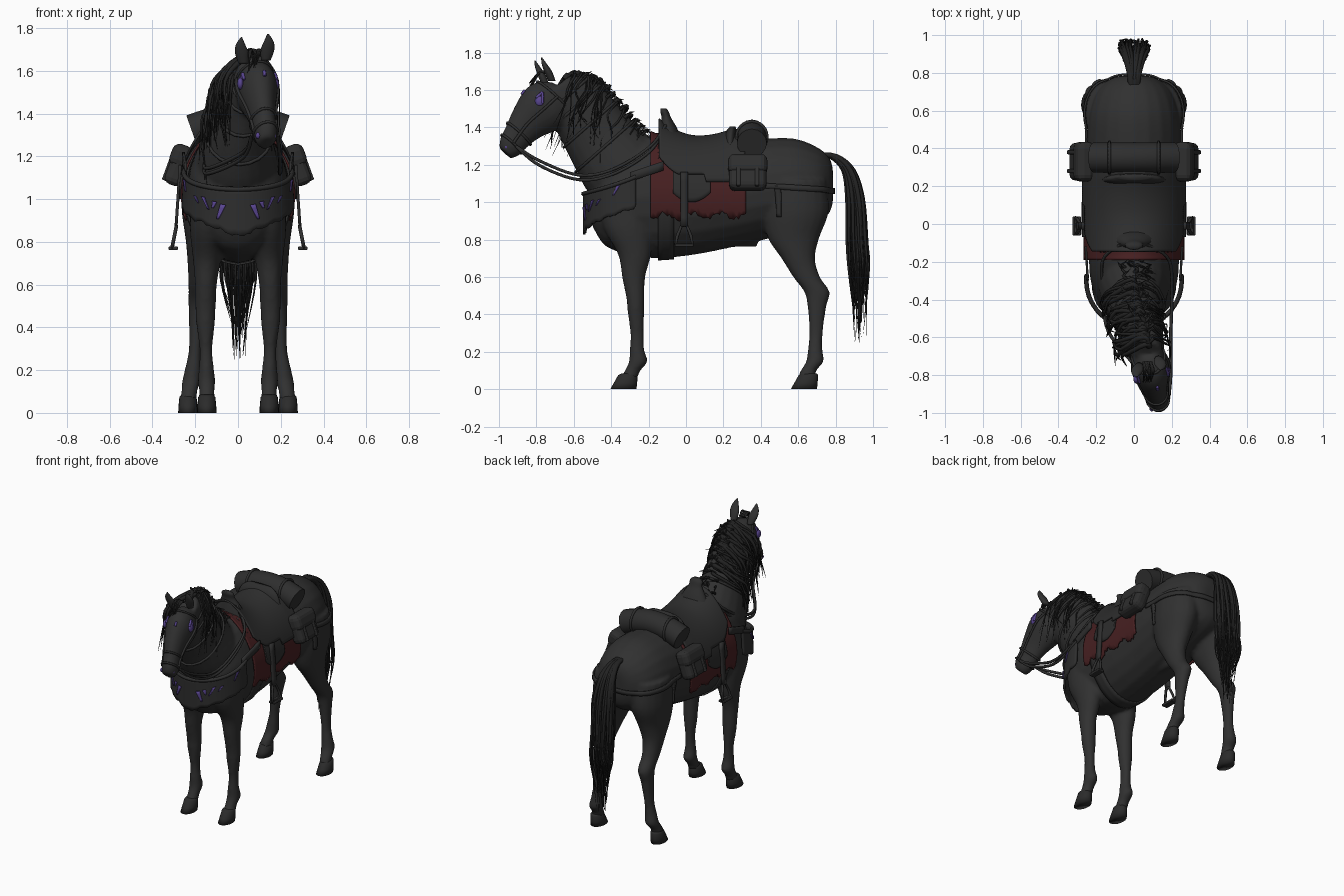
import bpy, bmesh, math, random
from mathutils import Vector, Matrix

random.seed(4)
rnd = random.uniform
if "Cube" in bpy.data.objects:
    bpy.data.objects.remove(bpy.data.objects["Cube"])


def material(name, r, g, b):
    m = bpy.data.materials.new(name)
    m.use_nodes = True
    m.diffuse_color = (r, g, b, 1)
    bsdf = next(n for n in m.node_tree.nodes if n.type == 'BSDF_PRINCIPLED')
    bsdf.inputs["Base Color"].default_value = (r, g, b, 1)
    bsdf.inputs["Roughness"].default_value = 0.8
    return m


COAT = material("charcoal coat", .030, .030, .030)
HAIR = material("black hair", .016, .016, .016)
HOOF = material("dark hoof", .024, .024, .024)
LEATHER = material("dark leather", .027, .027, .027)
CLOTH = material("dark red cloth", .062, .014, .015)
GLOW = material("violet", .10, .06, .28)

X, Y, Z = Vector((1, 0, 0)), Vector((0, 1, 0)), Vector((0, 0, 1))
# Cross-section frames: width axis, depth axis
BODY, LEG = (X, Z), (X, Y)
NECK = (X, Vector((0, .75, .66)))
HEAD = (Vector((.97, .25, 0)), Vector((.18, -.71, .68)))


def spline(points, steps=4):
    """Catmull-Rom refinement of a path of any dimension."""
    p = [Vector(q) for q in points]
    p = [p[0]] + p + [p[-1]]
    out = []
    for a, b, c, d in zip(p, p[1:], p[2:], p[3:]):
        for k in range(steps):
            t = k / steps
            out.append((b * 2 + (c - a) * t + (a * 2 - b * 5 + c * 4 - d) * t * t
                        + (b * 3 - a - c * 3 + d) * t ** 3) * .5)
    return out + [p[-1]]


def surf(path, t, ang, frame, s=1):
    """Point on a lofted limb: station t, angle around it."""
    p = path[round(t * (len(path) - 1))]
    return Vector(p[:3]) + frame[0] * (p[3] * s * math.cos(ang)) + frame[1] * (p[4] * s * math.sin(ang))


def ring(path, t, frame, s=1, n=20):
    return [surf(path, t, math.tau * k / n, frame, s) for k in range(n)]


def loft(bm, path, frame):
    rows = [[bm.verts.new(q) for q in ring(path, k / (len(path) - 1), frame)] for k in range(len(path))]
    for a, b in zip(rows, rows[1:]):
        for k in range(len(a)):
            bm.faces.new((a[k - 1], a[k], b[k], b[k - 1]))
    bm.faces.new(rows[0])
    bm.faces.new(rows[-1])


def finish(name, bm, mat, smooth=True):
    bmesh.ops.recalc_face_normals(bm, faces=bm.faces)
    me = bpy.data.meshes.new(name)
    bm.to_mesh(me)
    bm.free()
    me.materials.append(mat)
    for f in me.polygons:
        f.use_smooth = smooth
    ob = bpy.data.objects.new(name, me)
    bpy.context.collection.objects.link(ob)
    return ob


def solid(name, path, frame, mat):
    bm = bmesh.new()
    loft(bm, path, frame)
    return finish(name, bm, mat)


def grid(name, fn, nu, nv, mat, thick=.008, wrap=None):
    """Sheet from fn(u, v), optionally laid on the horse."""
    bm = bmesh.new()
    g = [[bm.verts.new(fn(i / nu, j / nv)) for j in range(nv + 1)] for i in range(nu + 1)]
    for i in range(nu):
        for j in range(nv):
            bm.faces.new((g[i][j], g[i + 1][j], g[i + 1][j + 1], g[i][j + 1]))
    ob = finish(name, bm, mat)
    if wrap:
        w = ob.modifiers.new("lay", 'SHRINKWRAP')
        w.target, w.wrap_mode, w.offset = horse, wrap, .007
    s = ob.modifiers.new("thickness", 'SOLIDIFY')
    s.thickness, s.offset = thick, 0
    return ob


def tubes(name, lines, mat, cyclic=False, taper=False, res=1):
    """Many round strands (points, radius) in one curve object."""
    cu = bpy.data.curves.new(name, 'CURVE')
    cu.dimensions, cu.bevel_depth, cu.bevel_resolution = '3D', 1, res
    cu.use_fill_caps = True
    for pts, r in lines:
        sp = cu.splines.new('POLY')
        sp.points.add(len(pts) - 1)
        sp.use_cyclic_u = cyclic
        for k, q in enumerate(pts):
            sp.points[k].co = (*q, 1)
            sp.points[k].radius = r * (1.05 - (k / (len(pts) - 1)) ** 2) if taper else r
    cu.materials.append(mat)
    ob = bpy.data.objects.new(name, cu)
    bpy.context.collection.objects.link(ob)


def box(name, loc, size, mat, tilt=0, bevel=.02):
    bm = bmesh.new()
    m = Matrix.Translation(loc) @ Matrix.Rotation(tilt, 4, 'Y') @ Matrix.Diagonal((*size, 1))
    bmesh.ops.create_cube(bm, size=1, matrix=m)
    b = finish(name, bm, mat, False).modifiers.new("round", 'BEVEL')
    b.width, b.segments = bevel, 3


def ball(name, loc, size, mat):
    bm = bmesh.new()
    bmesh.ops.create_uvsphere(bm, u_segments=16, v_segments=10, radius=1,
                              matrix=Matrix.Translation(loc) @ Matrix.Diagonal((*size, 1)))
    finish(name, bm, mat)


# Limb stations: x, y, z, half width, half depth
torso = spline([(0, -.50, 1.00, .09, .13), (0, -.43, 1.00, .18, .235), (0, -.30, 1.02, .23, .30),
                (0, -.15, 1.03, .24, .33), (0, .05, 1.02, .25, .30), (0, .25, 1.04, .25, .28),
                (0, .42, 1.07, .25, .27), (0, .58, 1.09, .24, .25), (0, .70, 1.09, .20, .205),
                (0, .765, 1.09, .13, .15), (0, .785, 1.09, .07, .09)])
neck = spline([(0, -.28, 1.13, .20, .21), (0, -.36, 1.20, .18, .22), (.01, -.46, 1.335, .14, .195),
               (.04, -.565, 1.49, .105, .17), (.06, -.64, 1.56, .09, .16), (.08, -.70, 1.61, .07, .10)])
head = spline([(.07, -.65, 1.58, .06, .09), (.075, -.70, 1.555, .085, .13), (.09, -.76, 1.50, .095, .145),
               (.107, -.85, 1.42, .070, .105), (.12, -.905, 1.35, .056, .08), (.13, -.94, 1.30, .055, .07),
               (.133, -.967, 1.263, .04, .045)])
hind = [(.135, .58, 1.12, .12, .17), (.145, .585, .95, .118, .178), (.155, .575, .81, .09, .138),
        (.17, .60, .70, .066, .09), (.18, .645, .60, .052, .072), (.183, .70, .52, .049, .068),
        (.19, .70, .44, .040, .05), (.20, .695, .30, .030, .036), (.21, .69, .21, .037, .039),
        (.218, .69, .15, .043, .047), (.228, .655, .10, .037, .042), (.232, .645, .06, .04, .048)]
fore = [(.13, -.33, 1.02, .09, .15), (.14, -.31, .86, .085, .13), (.145, -.275, .72, .066, .088),
        (.15, -.28, .60, .051, .062), (.152, -.27, .48, .047, .048), (.152, -.268, .42, .044, .045),
        (.15, -.262, .30, .030, .036), (.148, -.262, .21, .035, .039), (.147, -.255, .15, .041, .05),
        (.146, -.285, .10, .036, .042), (.146, -.305, .06, .04, .046)]


def flip(path, s):
    return [(s * p[0], *p[1:]) for p in path]


# Horse: blended torso, neck, head and legs
bm = bmesh.new()
for part, frame in ((torso, BODY), (neck, NECK), (head, HEAD)):
    loft(bm, part, frame)
for s in (1, -1):
    for leg in (hind, fore):
        loft(bm, spline(flip(leg, s)), LEG)
loft(bm, spline([(0, .24, .80, .04, .04), (0, .33, .80, .04, .04), (0, .38, .785, .03, .025)]), BODY)
horse = finish("horse_body", bm, COAT)
rm = horse.modifiers.new("blend", 'REMESH')
rm.mode, rm.voxel_size, rm.use_smooth_shade = 'VOXEL', .013, True
sm = horse.modifiers.new("soften", 'SMOOTH')
sm.factor, sm.iterations = .5, 3

# Hooves, ears, eyes and nostrils
for s, side in ((1, "left"), (-1, "right")):
    for part, x, y in (("hind", .234, .63), ("front", .146, -.335)):
        solid(f"{side}_{part}_hoof", flip([(x, y, 0, .046, .07), (x, y + .012, .035, .044, .062),
                                           (x, y + .024, .075, .04, .052), (x, y + .03, .085, .03, .04)], s), LEG, HOOF)
    bx, by, bz = .078 + s * .052, -.735 + s * .018, 1.64 + s * .008
    solid(f"{side}_ear", spline([(bx, by, bz, .022, .02), (bx + s * .008, by - .02, bz + .05, .032, .021),
                                 (bx + s * .014, by - .04, bz + .09, .022, .014),
                                 (bx + s * .010, by - .055, bz + .125, .003, .003)]), LEG, COAT)
    ball(f"{side}_eye", (.094 + s * .083, -.80 + s * .018, 1.54), (.015, .026, .028), GLOW)
    ball(f"{side}_nostril", (.13 + s * .036, -.968 + s * .01, 1.297), (.012, .014, .015), GLOW)

# Small violet scars at the eyes and forehead
scars = [([surf(head, .25 + .05 * k, base + sg * (.62 + turn * k), HEAD, 1.01) for k in range(3)], .008)
         for base, sg in ((0, 1), (math.pi, -1)) for turn in (.0, -.16)]
scars.append(([surf(head, t, 1.5, HEAD, 1.01) for t in (.34, .38)], .008))
tubes("face_scars", scars, GLOW)

# Mane: heavy fall on the right, thin strands on the left, stray tufts, forelock
mane = []
for k in range(105):
    heavy = k < 75
    p = surf(neck, rnd(.42, 1) if heavy else rnd(.25, 1), math.pi / 2, NECK)
    s, length = (-1, rnd(.22, .46)) if heavy else (1, rnd(.10, .36))
    w = rnd(.09, .18) if heavy else .11 + max(0, 1.6 - p.z) * .14
    mane.append((spline([p - NECK[1] * .03, p + Vector((s * .02, rnd(-.02, .03), rnd(.0, .02))),
                         p + Vector((s * w * .8, -.03 + rnd(-.03, .03), -.07)),
                         p + Vector((s * w * 1.05, -.06 + rnd(-.05, .05), -.16)),
                         p + Vector((s * w * rnd(.8, 1.2), -.06 + rnd(-.08, .06), -.16 - length * .6))], 3),
                 rnd(.009, .016) if heavy else rnd(.004, .008)))
for k in range(60):
    p = surf(neck, rnd(.15, 1), math.pi / 2 + rnd(-.5, .5), NECK, .97)
    mane.append(([p, p + Vector((rnd(-.03, .03), .02, .02)), p + Vector((rnd(-.06, .06), rnd(.03, .06), rnd(-.02, .03)))],
                 rnd(.006, .012)))
for k in range(12):
    p = Vector((.075 + rnd(-.03, .02), -.73, 1.68))
    mane.append((spline([p, p + Vector((rnd(-.03, .02), -.05, .015)), p + Vector((rnd(-.07, .03), -.11, -.06 + rnd(-.04, .02)))]), .007))
tubes("mane", mane, HAIR, taper=True)

# Tail
tail = []
for k in range(80):
    dx, dy, end = rnd(-.08, .08), rnd(-.055, .055), rnd(.24, .62)
    tail.append((spline([(dx * .2, .70, 1.25), (dx * .35, .79 + dy * .3, 1.245), (dx * .7, .87 + dy * .5, 1.17),
                         (dx, .905 + dy * .8, 1.02), (dx + rnd(-.01, .01), .915 + dy, .80),
                         (dx * .9 + rnd(-.02, .02), .925 + dy, .62),
                         (dx * .5, .925 + dy * rnd(-.3, 1), end)]), rnd(.008, .016)))
tubes("tail", tail, HAIR, taper=True)


# Draped saddle pieces
def drape(name, y0, y1, low, off, rise, mat, wrap=None):
    def fn(u, v):
        y = y0 + (y1 - y0) * u
        h = .30 + off
        reach = math.pi / 2 - math.asin(max(-1, (low(y) - 1.02) / h))
        a = (v * 2 - 1) * reach
        c = math.cos(a)
        return Vector(((.25 + off) * math.sin(a), y, 1.02 + h * c + rise(y) * max(0, c) ** 4))
    return grid(name, fn, 40, 40, mat, .01, wrap)


drape("saddle_cloth", -.19, .32, lambda y: .925 + .014 * math.sin(y * 41) + rnd(-.014, .014),
      .012, lambda y: max(0, -y - .08) * .4, CLOTH, 'OUTSIDE')
drape("saddle_fender", -.07, .13, lambda y: 1.0 + 5 * (y - .03) ** 2, .022, lambda y: 0, LEATHER)
drape("saddle", -.145, .315, lambda y: 1.15 + 1.5 * max(0, -y - .04) ** 1.3 - .04 * (.1 < y < .24), .032,
      lambda y: 2.0 * min(0, y - .07) ** 2 + min(.035, 1.2 * max(0, y - .07) ** 2), LEATHER)
solid("pommel", spline([(0, -.085, 1.32, .13, .07), (0, -.095, 1.40, .08, .045), (0, -.105, 1.45, .05, .026),
                        (0, -.115, 1.485, .045, .022), (0, -.12, 1.50, .025, .015)]), LEG, LEATHER)
solid("cantle", spline([(0, .235, 1.30, .17, .04), (0, .24, 1.37, .14, .03), (0, .25, 1.405, .09, .015)]), LEG, LEATHER)

# Girth and rump strap
grid("girth", lambda u, v: Vector((.25 * math.cos(u * math.tau), -.15 + .085 * v, 1.03 + .335 * math.sin(u * math.tau))),
     48, 3, LEATHER, .01, 'ABOVE_SURFACE')


def rump(u, v):
    a = (u * 2 - 1) * math.pi / 2
    return Vector((.27 * math.copysign(abs(math.sin(a)) ** .6, a), .42 + .37 * math.cos(a),
                   1.105 - .03 * math.cos(a) - .03 * v))


grid("rump_strap", rump, 48, 2, LEATHER, .01, 'ABOVE_SURFACE')

# Bedroll sagging over the back, with straps
tubes("bedroll", [(spline([(x, .352, 1.362 - 1.0 * x * x) for x in (-.215, -.11, 0, .11, .215)]), .08)], LEATHER, res=6)
tubes("bedroll_straps", [([Vector((x, .352 + .082 * math.cos(a * math.tau / 24), 1.35 + .082 * math.sin(a * math.tau / 24)))
                           for a in range(24)], .009) for x in (-.13, .13)], LEATHER, True)

# Paired tack: bags, stirrups, hanging and breast straps
for s, side in ((1, "left"), (-1, "right")):
    tilt = -s * .35
    box(f"{side}_saddlebag", (s * .278, .33, 1.15), (.09, .20, .18), LEATHER, tilt, .032)
    box(f"{side}_bag_flap", (s * .266, .33, 1.20), (.10, .21, .11), LEATHER, tilt, .035)
    for y in (.28, .38):
        box(f"{side}_bag_strap", (s * .283, y, 1.15), (.098, .022, .16), LEATHER, tilt, .006)
    grid(f"{side}_stirrup_leather", lambda u, v: Vector((s * (.27 + .02 * u), -.03 + .04 * v, 1.16 - .29 * u)), 6, 1, LEATHER, .014)
    tubes(f"{side}_stirrup", [([(s * (.308 - .2 * (z - .775)), -.01 + d * w, z) for d, w, z in (
        (-1, .045, .775), (-1, .036, .82), (-1, .014, .875), (1, .014, .875), (1, .036, .82), (1, .045, .775))], .009)], LEATHER, True)
    box(f"{side}_stirrup_tread", (s * .303, -.01, .77), (.045, .10, .016), LEATHER, 0, .005)
    grid(f"{side}_hanging_strap", lambda u, v: Vector((s * .27, .475 + .03 * v, 1.09 - .17 * u)), 8, 2, LEATHER, .01, 'ABOVE_SURFACE')
    grid(f"{side}_breast_strap", lambda u, v: Vector((s * (.245 + .01 * u), -.30 + .18 * u, 1.11 + .06 * u + .05 * v)), 6, 2, LEATHER, .012)


# Breast armour with torn hem and violet marks
def chest(a, v, off=0):
    g = a * 1.7
    top, bottom = 1.05 + .09 * a * a, .825 + .15 * abs(a)
    r = 1 + .04 * v * abs(a)
    return Vector(((.248 + off) * r * math.sin(g), -.30 - (.245 + off) * r * math.cos(g), top + (bottom - top) * v))


grid("breast_armour", lambda u, v: chest(u * 2 - 1, v * (1 + .03 * math.sin(u * 60) + rnd(-.03, .03) * (v == 1))), 60, 8, LEATHER, .014)
tubes("armour_rim", [([chest(k / 20 - 1, .02, .004) for k in range(41)], .012)], LEATHER)
for s in (1, -1):
    for a0, wide, v0, v1, skew in ((.13, .06, .38, .75, .08), (.23, .05, .35, .52, .04), (.38, .045, .3, .58, -.06),
                                   (.50, .04, .35, .5, -.04), (.76, .045, .1, .36, -.05)):
        grid("armour_mark", lambda u, v: chest(s * (a0 + wide * u * (1 - .6 * v) + skew * v), v0 + (v1 - v0) * v, .011),
             4, 4, GLOW, .006)

# Bridle, neck bands and reins
tubes("bridle_bands", [(ring(head, t, HEAD, 1.02), .007) for t in (.18, .62, .8)], LEATHER, True)
tubes("neck_bands", [(ring(neck, t, NECK, 1.02), .008) for t in (.35, .5, .64, .8)], LEATHER, True)
lines = []
for s in (1, -1):
    ang = .1 if s > 0 else math.pi - .1
    lines.append(([surf(head, .18 + .62 * k / 12, ang, HEAD, 1.03) for k in range(13)], .008))
    for drop in (0, .025):
        lines.append((spline([(.125 + s * .06, -.91, 1.30), (.11 + s * .085, -.78, 1.22 - drop), (.03 + s * .165, -.57, 1.145 - drop),
                              (.02 + s * .18, -.38, 1.18 - drop), (.01 + s * .175, -.19, 1.30 - drop), (s * .07, -.11, 1.41)], 6), .009))
tubes("bridle_and_reins", lines, LEATHER)
